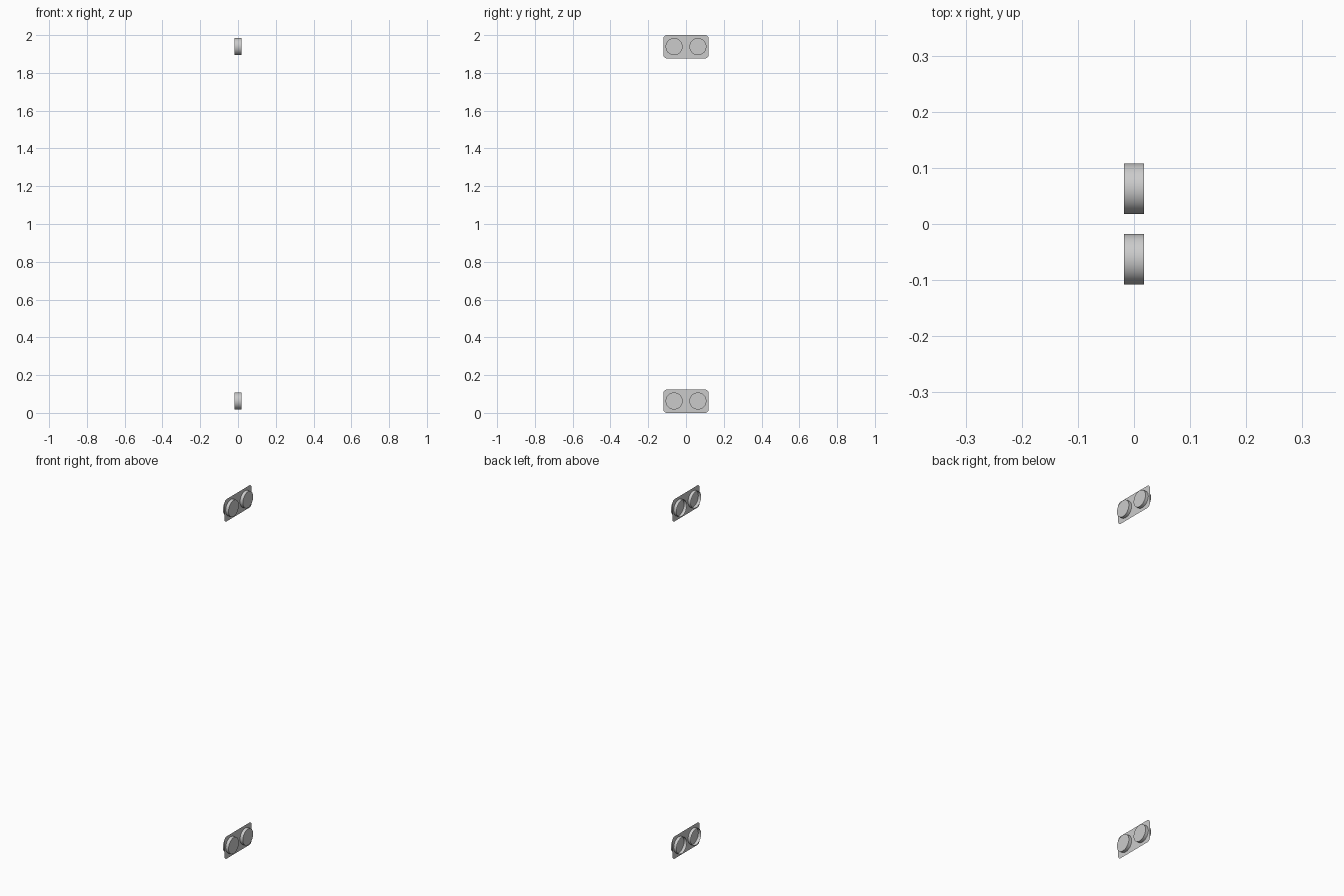
import bpy, bmesh, math

if "Cube" in bpy.data.objects:
    bpy.data.objects.remove(bpy.data.objects["Cube"])

HALF_Y, HALF_Z, CORNER = 0.12, 0.062, 0.02
RADIUS, HALF_DEPTH, SPACING, SIDES = 0.045, 0.0175, 0.063, 48


def finish(bm, name, location):
    mesh = bpy.data.meshes.new(name)
    bm.to_mesh(mesh)
    bm.free()
    obj = bpy.data.objects.new(name, mesh)
    obj.location = location
    bpy.context.collection.objects.link(obj)
    return obj


def rounded_plate(name, z):
    # thin sheet with rounded corners, facing +x
    bm = bmesh.new()
    verts = []
    corners = [(1, 1), (-1, 1), (-1, -1), (1, -1)]
    for i, (sy, sz) in enumerate(corners):
        for k in range(7):
            a = math.pi / 2 * (i + k / 6)
            verts.append(bm.verts.new((
                0,
                sy * (HALF_Y - CORNER) + CORNER * math.cos(a),
                sz * (HALF_Z - CORNER) + CORNER * math.sin(a))))
    bm.faces.new(verts)
    return finish(bm, name, (0, 0, z))


def round_cup(name, y, z):
    # short round cup through the plate, closed on +x, open on -x
    bm = bmesh.new()
    rings = []
    for x in (-HALF_DEPTH, HALF_DEPTH):
        rings.append([bm.verts.new((
            x,
            RADIUS * math.cos(math.tau * i / SIDES),
            RADIUS * math.sin(math.tau * i / SIDES))) for i in range(SIDES)])
    back, front = rings
    for i in range(SIDES):
        j = (i + 1) % SIDES
        bm.faces.new((back[i], back[j], front[j], front[i])).smooth = True
    bm.faces.new(front)
    for e in front[0].link_faces[0].edges:
        e.smooth = True
    bm.normal_update()
    for e in bm.edges:
        if len(e.link_faces) == 2 and e.calc_face_angle() > math.radians(30):
            e.smooth = False
    return finish(bm, name, (0, y, z))


# matching fittings at the bottom and the top
for level, z in (("lower", HALF_Z), ("upper", 2 - HALF_Z)):
    rounded_plate(level + "_plate", z)
    for side, s in (("front", -1), ("back", 1)):
        round_cup(f"{level}_{side}_cup", s * SPACING, z + 0.001)
